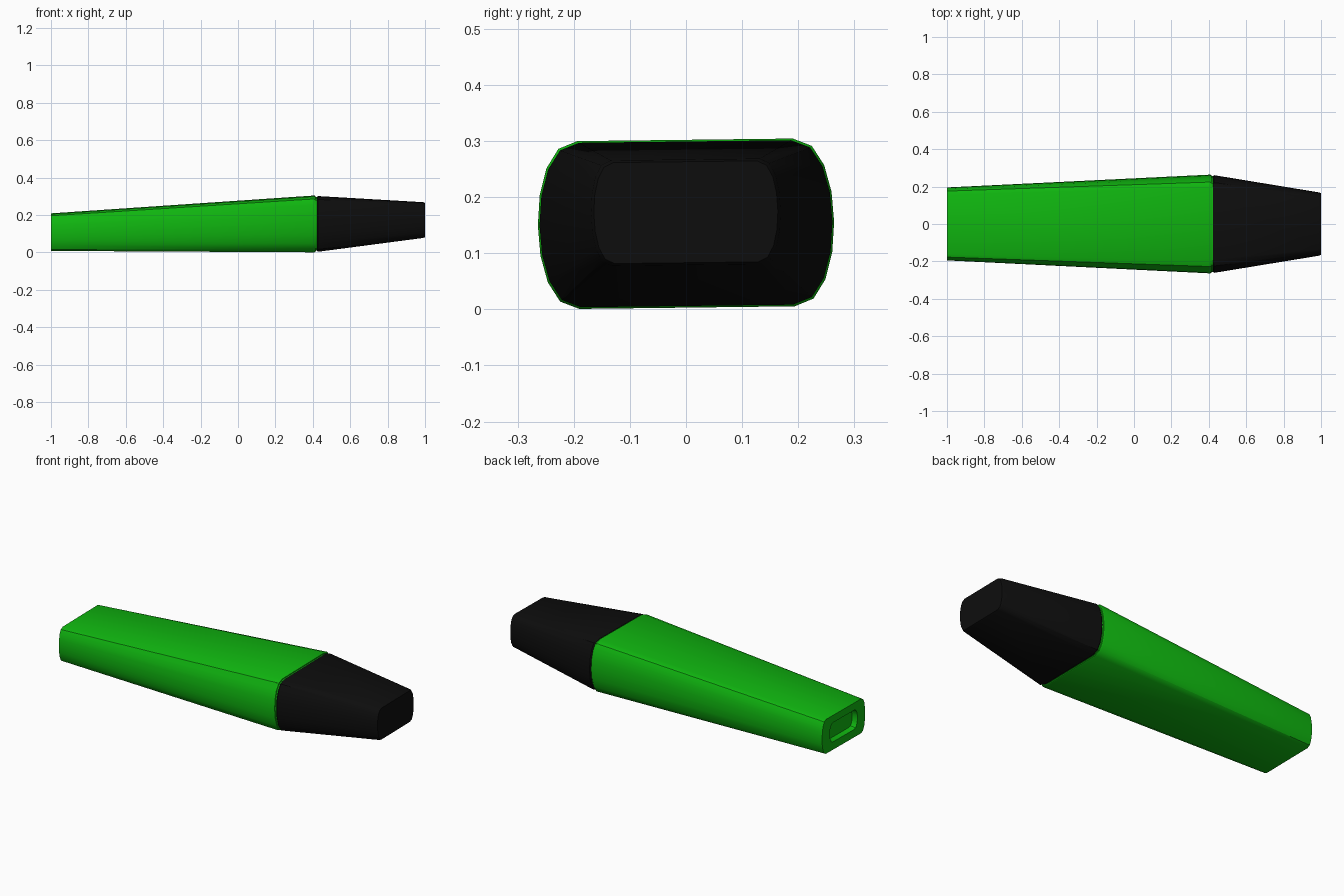
import bpy, bmesh, math

default = bpy.data.objects.get("Cube")
if default:
    bpy.data.objects.remove(default, do_unlink=True)


def material(name, color, roughness):
    m = bpy.data.materials.new(name)
    m.use_nodes = True
    m.diffuse_color = color
    bsdf = m.node_tree.nodes["Principled BSDF"]
    bsdf.inputs["Base Color"].default_value = color
    bsdf.inputs["Roughness"].default_value = roughness
    return m


green = material("bright green", (0.005, 0.47, 0.005, 1), 0.5)
black = material("black", (0.004, 0.004, 0.004, 1), 0.5)

# Corner curve: inward offset in corner widths, height as a fraction
CORNER = [(1, 0), (0.53, 0.045), (0.23, 0.16), (0.055, 0.32), (0, 0.5)]
TILT = 0.012


def section(x, half_width, bottom, top, corner):
    """Flat top and bottom with bulging sides, rolled slightly about x."""
    side = CORNER + [(o, 1 - h) for o, h in reversed(CORNER[:-1])]
    right = [(half_width - o * corner, bottom + h * (top - bottom)) for o, h in side]
    ring = right + [(-y, z) for y, z in reversed(right)]
    return [(x, y - TILT * (z - 0.15), z + TILT * y) for y, z in ring]


def loft(name, sections, mat):
    """Skin a list of sections and close both ends."""
    bm = bmesh.new()
    rings = [[bm.verts.new(p) for p in section(*s)] for s in sections]
    n = len(rings[0])
    for a, b in zip(rings, rings[1:]):
        for i in range(n):
            j = (i + 1) % n
            bm.faces.new((a[i], a[j], b[j], b[i]))
    bm.faces.new(rings[0])
    bm.faces.new(rings[-1])
    bmesh.ops.recalc_face_normals(bm, faces=bm.faces)
    mesh = bpy.data.meshes.new(name)
    bm.to_mesh(mesh)
    bm.free()
    mesh.materials.append(mat)
    obj = bpy.data.objects.new(name, mesh)
    bpy.context.collection.objects.link(obj)
    bpy.ops.object.select_all(action="DESELECT")
    obj.select_set(True)
    bpy.context.view_layer.objects.active = obj
    bpy.ops.object.shade_smooth_by_angle(angle=math.radians(32))
    return obj


# Tapered barrel: recessed tail, outer skin, then a stepped collar for the cap
loft("barrel", [
    (-0.97, 0.12, 0.06, 0.16, 0.03),
    (-1.0, 0.125, 0.055, 0.165, 0.03),
    (-1.0, 0.195, 0.01, 0.207, 0.035),
    (0.408, 0.264, 0.003, 0.302, 0.072),
    (0.415, 0.261, 0.006, 0.299, 0.072),
    (0.415, 0.256, 0.011, 0.294, 0.07),
    (0.435, 0.254, 0.013, 0.293, 0.07),
], green)

# Tapered cap with a softly broken front edge
loft("cap", [
    (0.423, 0.257, 0.009, 0.296, 0.071),
    (0.429, 0.261, 0.006, 0.299, 0.072),
    (0.99, 0.169, 0.079, 0.267, 0.036),
    (1.0, 0.164, 0.083, 0.263, 0.036),
], black)
